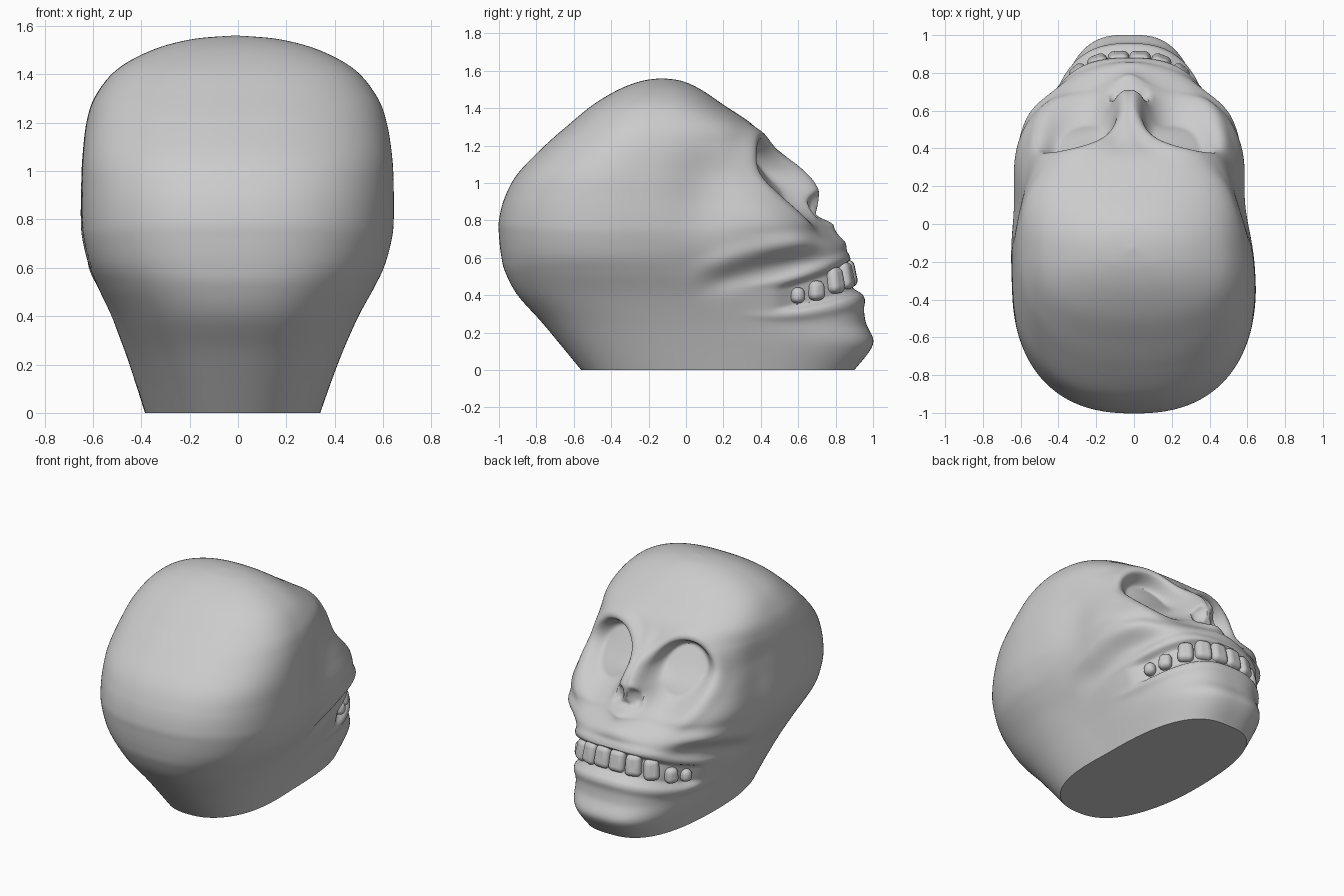
import bpy, bmesh, math
from mathutils import Vector
from mathutils.bvhtree import BVHTree

cube = bpy.data.objects.get("Cube")
if cube:
    bpy.data.objects.remove(cube, do_unlink=True)

bone = bpy.data.materials.new("grey bone")
bone.use_nodes = True
GREY = (0.6, 0.6, 0.6, 1)
bone.diffuse_color = GREY
bone.node_tree.nodes["Principled BSDF"].inputs["Base Color"].default_value = GREY

# Horizontal sections: height, back y, face y, widest y, half width, face squareness
SECTIONS = [
    (0, -.56, .9, .1, .36, 2.8), (.14, -.675, 1, .03, .405, 2.9),
    (.26, -.775, .96, -.04, .447, 2.8), (.4, -.9, .94, -.13, .505, 2.6),
    (.52, -.965, .9, -.22, .567, 2.45), (.61, -.988, .86, -.28, .608, 2.6),
    (.72, -1, .71, -.3, .637, 3.8), (.8, -1, .68, -.3, .645, 4),
    (.92, -.97, .625, -.3, .645, 3.4), (1.05, -.9, .54, -.28, .64, 2.9),
    (1.2, -.755, .44, -.2, .62, 2.8), (1.31, -.63, .36, -.17, .58, 2.8),
    (1.42, -.495, .2, -.15, .49, 2.5), (1.5, -.36, .08, -.14, .345, 2.3),
    (1.545, -.24, -.02, -.13, .18, 2), (1.56, -.14, -.12, -.13, .01, 2)]
RINGS, SIDES = 200, 320


def step(a, b, v):
    t = min(max((v - a) / (b - a), 0), 1)
    return t * t * (3 - 2 * t)


def bump(v):
    return math.exp(-v * v)


def section(s):
    """Smoothly interpolate the section list at position s."""
    last = len(SECTIONS) - 1
    i = min(int(s), last - 1)
    t = s - i
    a, b, c, d = (SECTIONS[min(max(i + k, 0), last)] for k in (-1, 0, 1, 2))
    return [q + t * (r - p) / 2 + t * t * (p - 2.5 * q + 2 * r - e / 2)
            + t ** 3 * (1.5 * (q - r) + (e - p) / 2)
            for p, q, r, e in zip(a, b, c, d)]


def mouth_line(y):
    t = min(max((y - .3) / .65, 0), 1)
    return .37 + .15 * t * t, .055 + .05 * t


def face_relief(x, z):
    """Forward relief: eye sockets, brow, nose and upper jaw."""
    ax = abs(x)
    # Sockets are crisp toward brow and nose, soft toward the cheek
    u, v = (ax - .275) / .215, (z - 1) / .235
    r = math.hypot(u, v)
    soft = min(max(.55 + .2 * (v - u), .3), .78)
    rim = .012 + .018 * step(.85, 1.1, z)
    d = rim * bump((r - 1.15) / .17) - .12 * (1 - step(soft, 1.04, r))
    # Nose bridge, fading down to the nasal floor
    nose = step(1.3, 1, z) if z > 1 else step(.76, .98, z)
    d += .097 * nose * bump(x / (.06 + .07 * step(1.08, .93, z)))
    # Nostril hollows spread apart toward the floor
    spread = .045 + .3 * (.94 - z)
    d -= .045 * bump(math.hypot((ax - spread) / .036, (z - .885) / .06) ** 2)
    # Upper jaw, narrow at the nasal floor
    d += .1 * step(.6, .7, z) * step(.84, .77, z) * bump(x / (.1 + .16 * step(.8, .65, z)))
    return d


def side_relief(y, z):
    """Outward relief: mouth, temple hollow and cheekbone."""
    zc, half = mouth_line(y)
    m = abs(z - zc) / half
    d = step(.25, .65, y) * .012 * bump((m - 1.35) / .35)
    d -= step(.45, .62, y) * .038 * step(1.1, .65, m)
    d -= .045 * bump((y - .12) / .19) * bump((z - .95) / .27)
    ridge = .47 + .24 * y
    cheek = .025 * bump((z - ridge - .07) / .06) - .02 * bump((z - ridge + .04) / .06)
    return d + cheek * step(0, .25, y) * step(.8, .55, y)


def skull_point(sec, angle):
    z, back, front, mid, width, power = sec
    sx, cy = math.sin(angle), math.cos(angle)
    length = front - mid if cy > 0 else mid - back
    n = power if cy > 0 else 2.4
    f = (abs(sx) ** n + abs(cy) ** n) ** (-1 / n)
    x, y = width * sx * f, mid + length * cy * f
    normal = Vector((sx / width, cy / length)).normalized()
    d = side_relief(y, z)
    forward = face_relief(x, z) * step(.05, .3, y)
    x += normal.x * d
    y += normal.y * d + forward
    return Vector((x - .025 * step(-.4, .2, y), y, z))


def finish(bm, name, angle):
    mesh = bpy.data.meshes.new(name)
    bm.to_mesh(mesh)
    mesh.materials.append(bone)
    ob = bpy.data.objects.new(name, mesh)
    bpy.context.collection.objects.link(ob)
    bpy.ops.object.select_all(action='DESELECT')
    ob.select_set(True)
    bpy.context.view_layer.objects.active = ob
    bpy.ops.object.shade_smooth_by_angle(angle=math.radians(angle))
    return ob


# Skull and jaw shell
bm = bmesh.new()
rings = []
for i in range(RINGS):
    sec = section(i / (RINGS - 1) * (len(SECTIONS) - 1))
    rings.append([bm.verts.new(skull_point(sec, -math.tau * k / SIDES))
                  for k in range(SIDES)])
for low, high in zip(rings, rings[1:]):
    for k in range(SIDES):
        j = (k + 1) % SIDES
        bm.faces.new((low[k], low[j], high[j], high[k]))
bm.faces.new(rings[0][::-1])
bm.faces.new(rings[-1])
bmesh.ops.recalc_face_normals(bm, faces=bm.faces)
tree = BVHTree.FromBMesh(bm)
finish(bm, "skull", 42)
bm.free()

# Upper teeth: x, y, z, width, height; seated on the gum on both sides
TEETH = [(.06, .91, .515, .118, .145), (.17, .87, .505, .112, .145),
         (.265, .8, .48, .105, .14), (.34, .69, .425, .09, .105),
         (.38, .59, .4, .078, .085)]
for side, label in ((1, "left"), (-1, "right")):
    for number, (x, y, z, w, h) in enumerate(TEETH, 1):
        start = Vector((-.025, .25, z))
        aim = Vector((side * x, y - .25, 0)).normalized()
        hit, normal, _, _ = tree.ray_cast(start, aim)
        flat = Vector((normal.x, normal.y, 0)).normalized()
        if flat.dot(aim) < 0:
            flat = -flat
        tb = bmesh.new()
        bmesh.ops.create_cube(tb, size=1)
        for v in tb.verts:
            taper = .9 if v.co.z > 0 else 1
            v.co = Vector((v.co.x * w * taper, v.co.y * .08, v.co.z * h))
        tooth = finish(tb, f"{label}_tooth_{number}", 60)
        tb.free()
        tooth.location = hit + flat * .006
        tooth.rotation_euler = (.2 if number < 4 else .1, 0,
                                math.atan2(flat.y, flat.x) - math.pi / 2)
        bevel = tooth.modifiers.new("rounding", 'BEVEL')
        bevel.width = .034
        bevel.segments = 5
